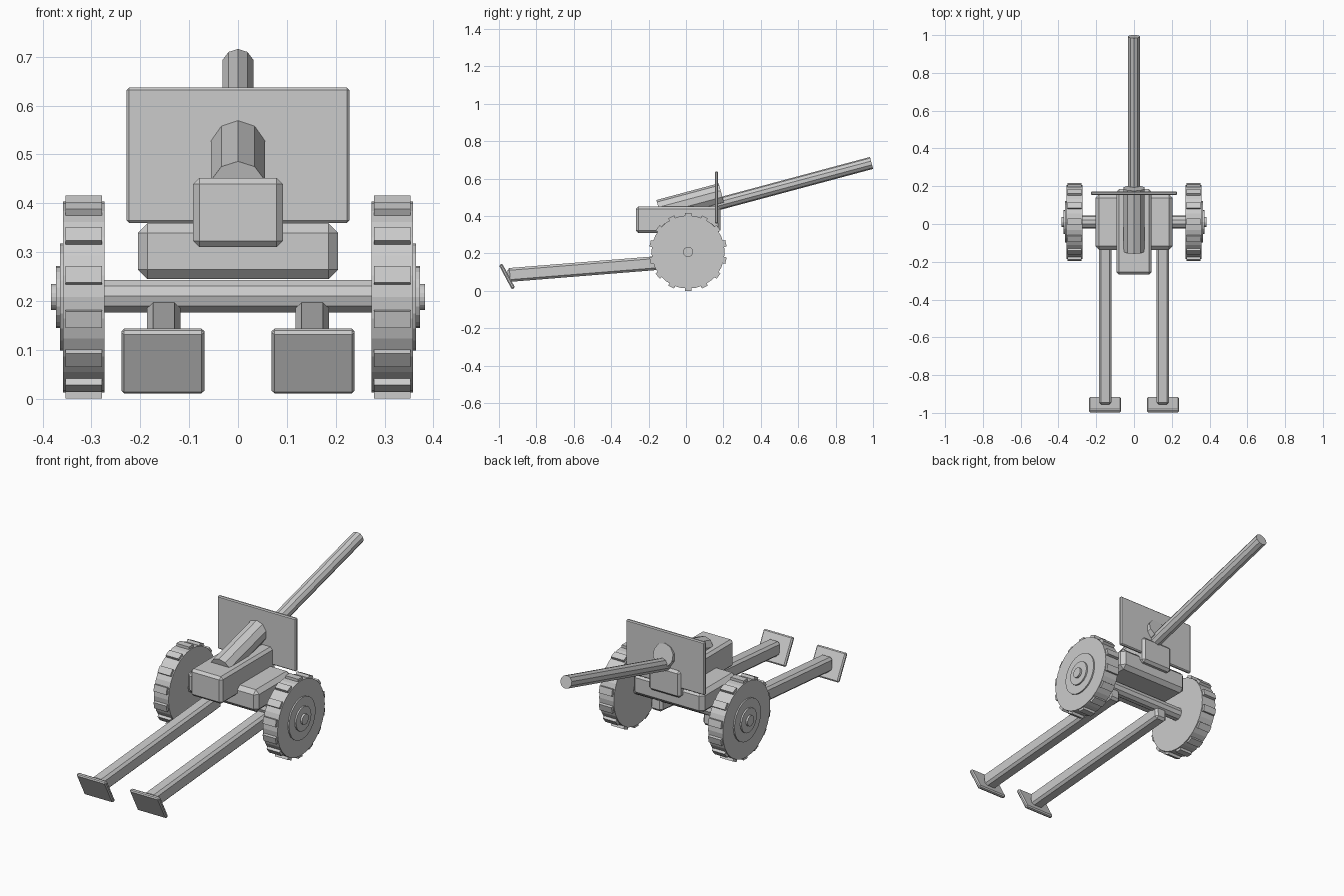
import bpy, bmesh
from math import radians, pi, tau, sin, cos
from mathutils import Matrix, Vector

if "Cube" in bpy.data.objects:
    bpy.data.objects.remove(bpy.data.objects["Cube"])


def finish(name, bm, bevel=0):
    bmesh.ops.recalc_face_normals(bm, faces=bm.faces)
    me = bpy.data.meshes.new(name)
    bm.to_mesh(me)
    bm.free()
    ob = bpy.data.objects.new(name, me)
    bpy.context.collection.objects.link(ob)
    if bevel:
        mod = ob.modifiers.new("edge_bevel", 'BEVEL')
        mod.width = bevel
        mod.segments = 1
    return ob


def box(name, loc, size, bevel, tilt=0):
    bm = bmesh.new()
    bmesh.ops.create_cube(bm, size=1, matrix=Matrix.Diagonal((*size, 1)))
    ob = finish(name, bm, bevel)
    ob.location = loc
    ob.rotation_euler.x = radians(tilt)
    return ob


def rod(name, a, b, radius, sides):
    """Capped cylinder between two points."""
    a, b = Vector(a), Vector(b)
    d = b - a
    if abs(d.x) > 1e-6:
        rot = Matrix.Rotation(pi / 2, 4, 'Y')
    else:
        rot = Matrix.Rotation(-Vector((d.z, d.y)).angle(Vector((1, 0))), 4, 'X')
    bm = bmesh.new()
    bmesh.ops.create_cone(bm, cap_ends=True, segments=sides, radius1=radius,
                          radius2=radius, depth=d.length,
                          matrix=Matrix.Translation((a + b) / 2) @ rot)
    return finish(name, bm)


# Carriage, breech and shield
box("carriage", (0, 0.01, 0.302), (0.41, 0.295, 0.115), 0.02)
box("breech_block", (0, -0.042, 0.381), (0.184, 0.452, 0.142), 0.013)
box("shield", (0, 0.163, 0.4985), (0.456, 0.018, 0.277), 0.005)

# Barrel and recoil cylinder share the same elevation
aim = Vector((0, cos(radians(15)), sin(radians(15))))
muzzle = Vector((0, 0.992, 0.684))
rod("barrel", muzzle - aim * 0.95, muzzle, 0.033, 10)
recoil_front = Vector((0, 0.19, 0.519))
rod("recoil_cylinder", recoil_front - aim * 0.345, recoil_front, 0.058, 10)

# Axle and wheels
WY, WZ = 0.011, 0.208
rod("axle", (-0.3, WY, WZ + 0.002), (0.3, WY, WZ + 0.002), 0.035, 10)
LUGS = 14
for side, s in (("left", -1), ("right", 1)):
    rod(side + "_wheel", (s * 0.273, WY, WZ), (s * 0.358, WY, WZ), 0.196, 28)
    for part, x, r in (("disc", 0.365, 0.11), ("hub_plate", 0.373, 0.063),
                       ("hub_cap", 0.383, 0.027)):
        rod(f"{side}_{part}", (s * 0.34, WY, WZ), (s * x, WY, WZ), r, 20)
    # Tread lugs round the rim
    bm = bmesh.new()
    for i in range(LUGS):
        m = (Matrix.Translation((s * 0.316, WY, WZ))
             @ Matrix.Rotation(tau * i / LUGS, 4, 'X')
             @ Matrix.Translation((0, 0, 0.193))
             @ Matrix.Diagonal((0.074, 0.035, 0.03, 1)))
        bmesh.ops.create_cube(bm, size=1, matrix=m)
    finish(side + "_tread", bm)

    # Trail leg with its tilted ground spade
    box(side + "_trail", (s * 0.152, -0.46, 0.124), (0.068, 0.99, 0.074), 0.012, 4.6)
    box(side + "_spade", (s * 0.154, -0.957, 0.077), (0.17, 0.02, 0.146), 0.006, 28)
